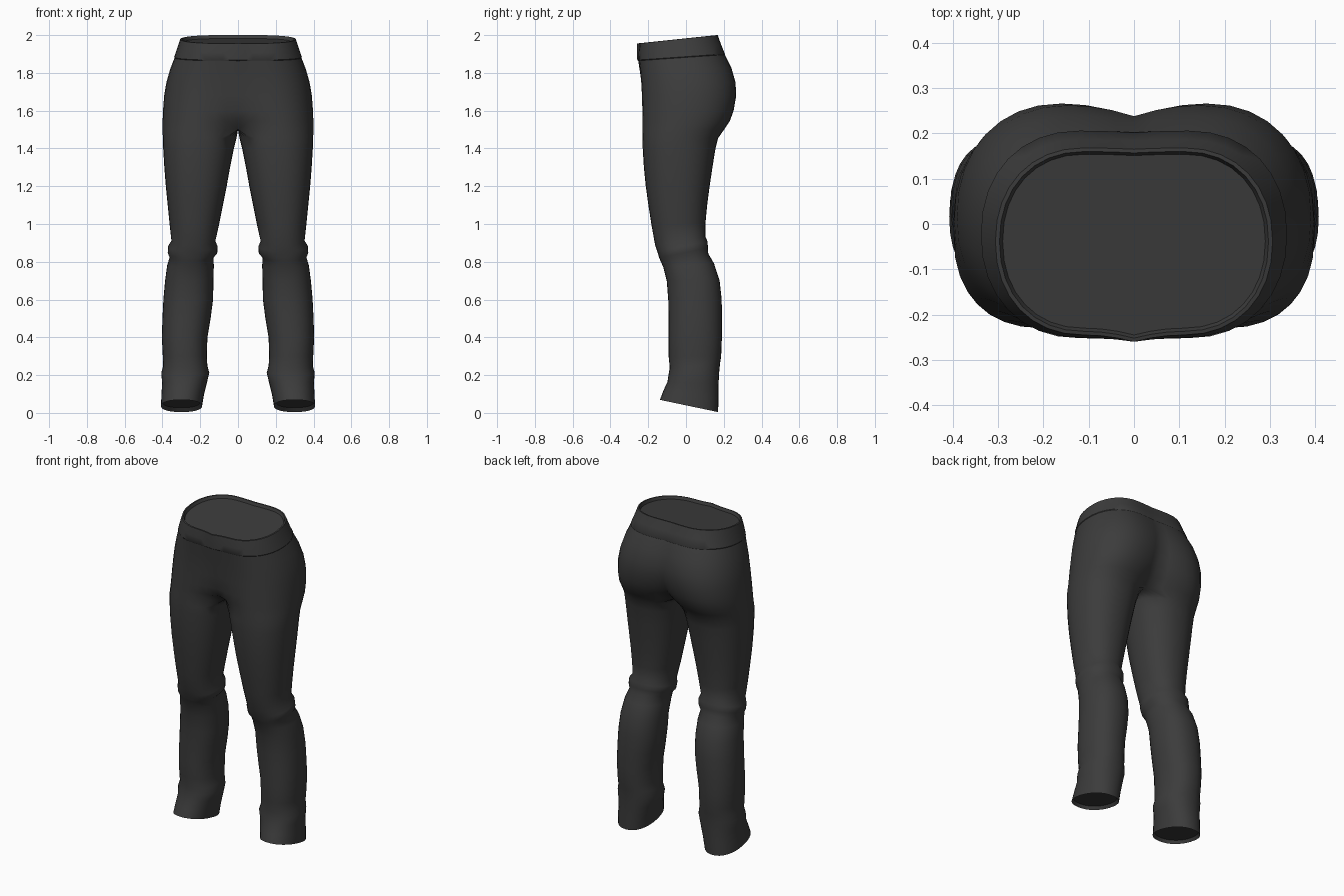
import bpy, bmesh, math

N = 32            # points per half cross-section
WALL = 130        # beyond this angle a point belongs to the inner thigh / centre plane

fabric = bpy.data.materials.new("charcoal fabric")
fabric.diffuse_color = (0.045, 0.045, 0.045, 1)


def power(v, p):
    return math.copysign(abs(v) ** p, v)


def leg_ring(z, slope, x_in, x_out, y_f, y_b):
    """Closed rounded section of one leg."""
    cx, rx = (x_in + x_out) / 2, (x_out - x_in) / 2
    cy, ry = (y_f + y_b) / 2, (y_b - y_f) / 2
    pts = []
    for i in range(N):
        a = 2 * math.pi * i / N
        x, y = cx + rx * power(math.cos(a), 0.9), cy + ry * power(math.sin(a), 0.9)
        pts.append((x, y, z + slope * y))
    return pts


def hip_ring(z, slope, cx, x_out, y_f, y_b, c_f, c_b):
    """Half section of the hips; c_f and c_b are the depths on the centre line."""
    cy, ry = (y_f + y_b) / 2, (y_b - y_f) / 2
    pts = []
    for i in range(N):
        d = (360 * i / N + 180) % 360 - 180
        t, back = abs(d), d > 0
        peak, mid = (y_b, c_b) if back else (y_f, c_f)
        if t <= 90:
            a = math.radians(d)
            x = cx + (x_out - cx) * power(math.cos(a), 0.92)
            y = cy + ry * power(math.sin(a), 0.92)
        elif t <= WALL:
            u = min(1, (t - 90) / 33.75)
            x, y = cx * (1 - u), peak + (mid - peak) * u ** 2
        else:
            w = (180 - t) / 56.25
            x, y = 0, (c_f + c_b) / 2 + (mid - (c_f + c_b) / 2) * w
        pts.append((x, y, z + slope * y))
    return pts


def loft(name, rings, cap_start, cap_end):
    """Skin the rings, drop faces on the centre plane and mirror to the other side."""
    bm = bmesh.new()
    rows = [[bm.verts.new(p) for p in r] for r in rings]
    for a, b in zip(rows, rows[1:]):
        for i in range(N):
            j = (i + 1) % N
            quad = (a[i], a[j], b[j], b[i])
            if any(v.co.x > 1e-5 for v in quad):
                bm.faces.new(quad)
    if cap_start:
        bm.faces.new(rows[0][::-1])
    if cap_end:
        bm.faces.new(rows[-1])
    bmesh.ops.remove_doubles(bm, verts=bm.verts, dist=1e-5)
    mesh = bpy.data.meshes.new(name)
    bm.to_mesh(mesh)
    bm.free()
    mesh.materials.append(fabric)
    ob = bpy.data.objects.new(name, mesh)
    bpy.context.collection.objects.link(ob)
    mod = ob.modifiers.new("other side", 'MIRROR')
    mod.use_clip = True
    mod.merge_threshold = 0.0005
    bpy.ops.object.select_all(action='DESELECT')
    ob.select_set(True)
    bpy.context.view_layer.objects.active = ob
    bpy.ops.object.shade_smooth_by_angle(angle=math.radians(45))
    return ob


# Legs from the recessed hem lining up to the crotch, with folds at ankle and knee
legs = [
    (0.060, -0.21, 0.200, 0.400, -0.125, 0.155),
    (0.040, -0.21, 0.190, 0.408, -0.138, 0.170),
    (0.100, -0.14, 0.180, 0.405, -0.120, 0.172),
    (0.160, -0.05, 0.165, 0.402, -0.098, 0.172),
    (0.210, 0.05, 0.152, 0.406, -0.092, 0.176),
    (0.245, 0.08, 0.162, 0.396, -0.086, 0.180),
    (0.300, 0.00, 0.165, 0.398, -0.092, 0.186),
    (0.400, 0.00, 0.162, 0.403, -0.092, 0.190),
    (0.500, 0.00, 0.145, 0.400, -0.092, 0.190),
    (0.600, 0.00, 0.132, 0.395, -0.094, 0.189),
    (0.700, 0.00, 0.130, 0.386, -0.102, 0.178),
    (0.780, 0.08, 0.128, 0.375, -0.120, 0.148),
    (0.825, 0.15, 0.130, 0.362, -0.135, 0.118),
    (0.850, 0.20, 0.110, 0.372, -0.142, 0.116),
    (0.885, 0.20, 0.108, 0.370, -0.152, 0.114),
    (0.915, 0.18, 0.120, 0.352, -0.163, 0.102),
    (1.000, 0.05, 0.100, 0.362, -0.182, 0.103),
    (1.100, 0.00, 0.080, 0.372, -0.199, 0.112),
    (1.200, 0.00, 0.060, 0.382, -0.213, 0.125),
    (1.300, 0.00, 0.042, 0.390, -0.223, 0.140),
    (1.400, 0.00, 0.022, 0.396, -0.229, 0.156),
    (1.455, 0.00, 0.008, 0.398, -0.230, 0.170),
]
# Hips and seat up to the waist seam
hips = [
    (1.500, 0.00, 0.195, 0.399, -0.230, 0.202, -0.125, 0.110),
    (1.545, 0.00, 0.190, 0.399, -0.230, 0.232, -0.185, 0.165),
    (1.600, 0.00, 0.180, 0.397, -0.231, 0.252, -0.212, 0.205),
    (1.680, 0.00, 0.160, 0.391, -0.233, 0.266, -0.226, 0.234),
    (1.750, 0.00, 0.145, 0.379, -0.237, 0.262, -0.235, 0.238),
    (1.820, 0.03, 0.130, 0.359, -0.243, 0.240, -0.245, 0.225),
    (1.882, 0.07, 0.120, 0.336, -0.249, 0.205, -0.253, 0.200),
]
loft("trouser_legs_and_seat",
     [leg_ring(*r) for r in legs] + [hip_ring(*r) for r in hips], True, False)

# Waistband with a rounded rim and a recessed lining
band = [
    (1.880, 0.07, 0.120, 0.334, -0.247, 0.204, -0.251, 0.199),
    (1.886, 0.07, 0.120, 0.338, -0.252, 0.206, -0.258, 0.202),
    (1.930, 0.09, 0.115, 0.323, -0.251, 0.187, -0.260, 0.185),
    (1.982, 0.105, 0.110, 0.306, -0.245, 0.168, -0.260, 0.165),
    (1.983, 0.105, 0.110, 0.297, -0.237, 0.160, -0.252, 0.157),
    (1.965, 0.105, 0.110, 0.290, -0.230, 0.154, -0.245, 0.151),
]
loft("waistband", [hip_ring(*r) for r in band], False, True)
